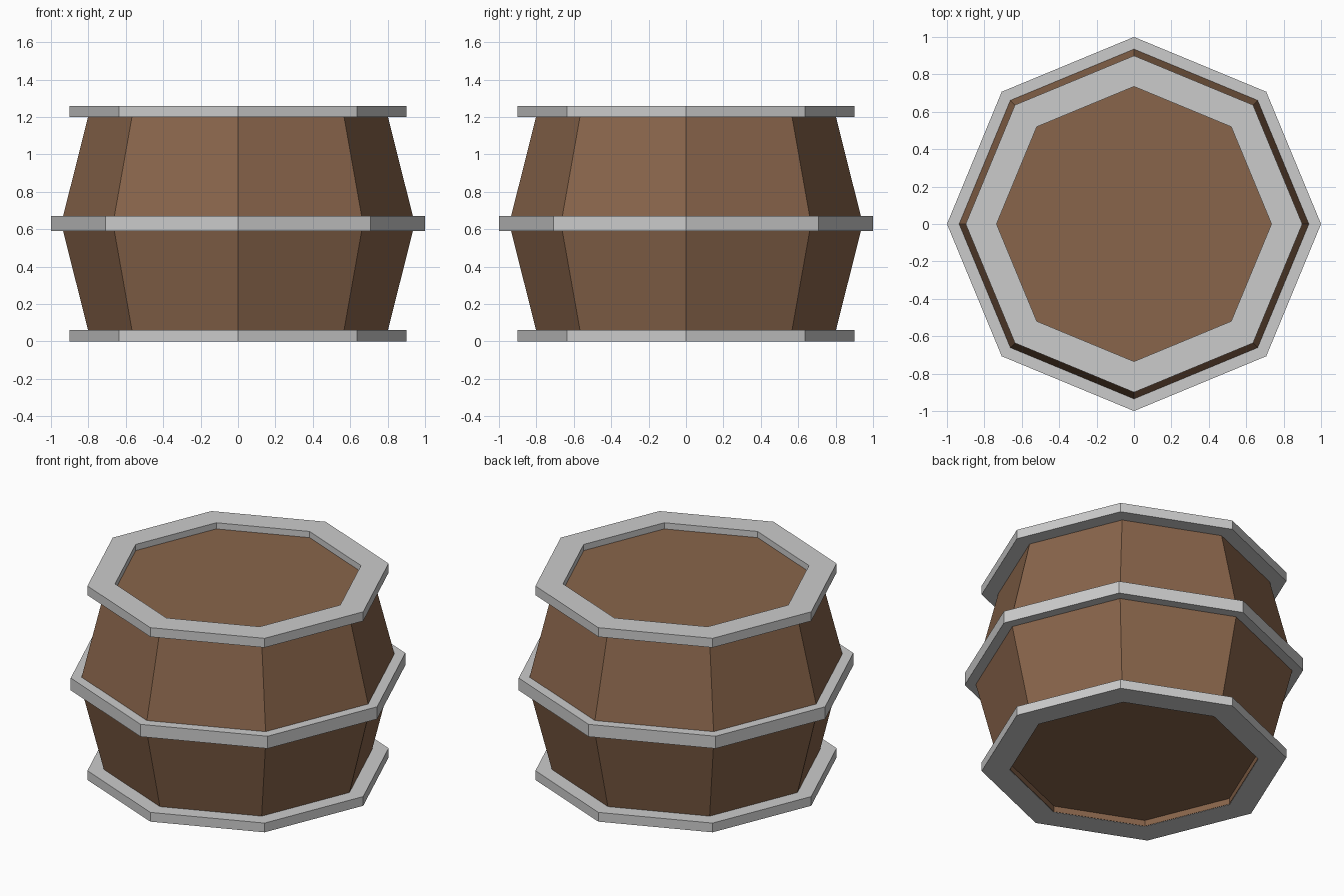
import bpy, bmesh
from math import cos, sin, pi

if "Cube" in bpy.data.objects:
    bpy.data.objects.remove(bpy.data.objects["Cube"])

SIDES = 8

wood = bpy.data.materials.new("wood")
wood.diffuse_color = (0.25, 0.13, 0.07, 1)
wood.use_nodes = True
wood.node_tree.nodes["Principled BSDF"].inputs["Base Color"].default_value = wood.diffuse_color


def lathe(name, profile, closed=False, material=None):
    """Revolve an (r, z) profile into a flat-shaded octagonal part."""
    bm = bmesh.new()
    rings = []
    for r, z in profile:
        rings.append([bm.verts.new((r * cos(2 * pi * i / SIDES),
                                    r * sin(2 * pi * i / SIDES), z))
                      for i in range(SIDES)])
    pairs = list(zip(rings, rings[1:]))
    if closed:
        pairs.append((rings[-1], rings[0]))
    else:
        bm.faces.new(rings[0])
        bm.faces.new(rings[-1])
    for a, b in pairs:
        for i in range(SIDES):
            j = (i + 1) % SIDES
            bm.faces.new((a[i], a[j], b[j], b[i]))
    bmesh.ops.recalc_face_normals(bm, faces=bm.faces)
    mesh = bpy.data.meshes.new(name)
    bm.to_mesh(mesh)
    bm.free()
    obj = bpy.data.objects.new(name, mesh)
    bpy.context.collection.objects.link(obj)
    if material:
        mesh.materials.append(material)
    return obj


def hoop(name, inner, outer, z0, z1):
    return lathe(name, [(inner, z0), (outer, z0), (outer, z1), (inner, z1)], closed=True)


# Bulging wooden body: recessed wooden rim below, flat lid above
lathe("barrel_body", [(0.732, 0.04), (0.732, 0.002), (0.787, 0.002),
                      (0.945, 0.63), (0.797, 1.22)], material=wood)

# Metal hoops
hoop("bottom_hoop", 0.735, 0.90, 0.0, 0.06)
hoop("middle_hoop", 0.90, 1.00, 0.59, 0.67)
hoop("top_hoop", 0.735, 0.90, 1.20, 1.26)
